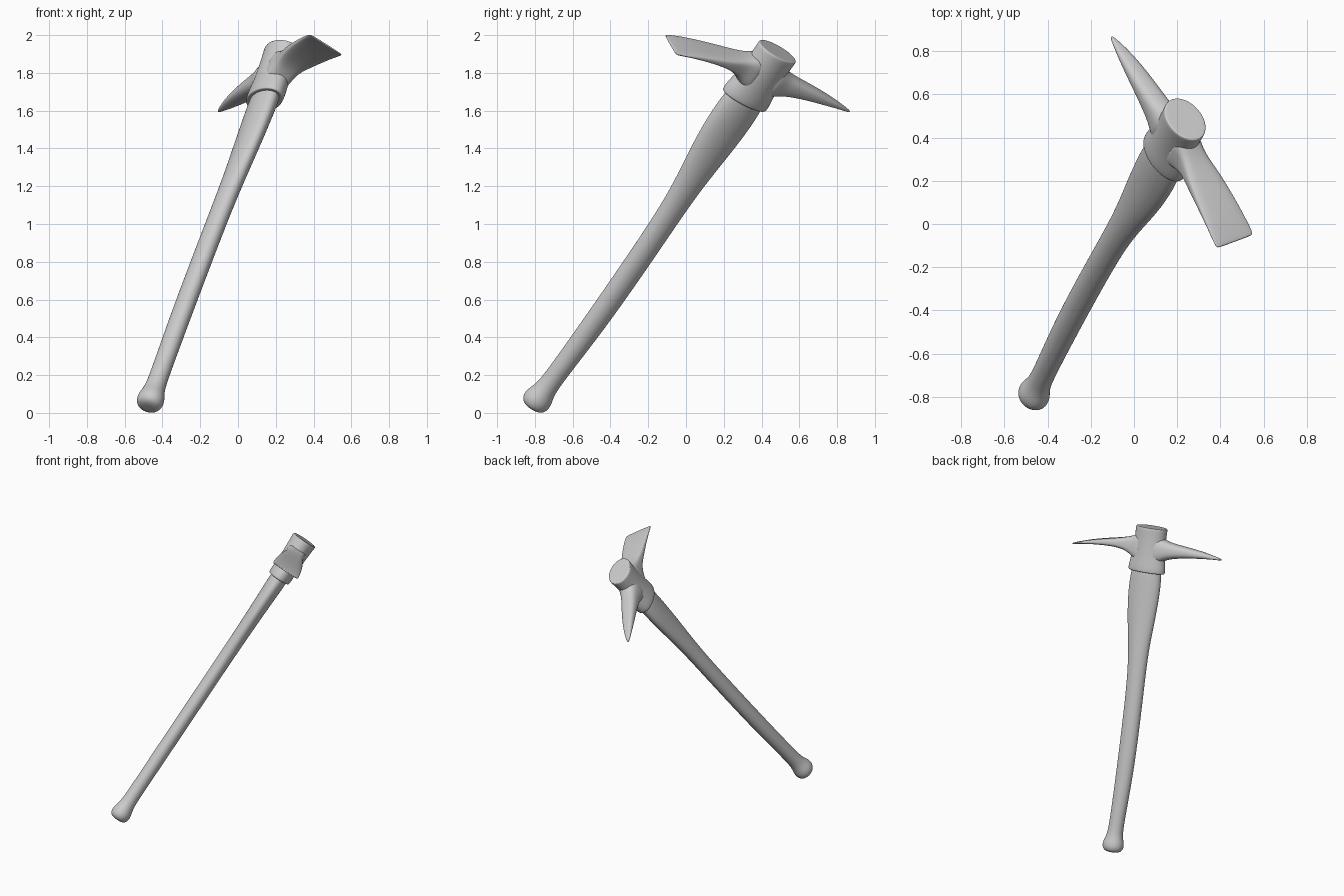
import bpy, bmesh, math
from mathutils import Vector, Matrix

# Tool frame: X = towards the pick, Y = across the blade, Z = along the handle
Z = Vector((0.298, 0.542, 0.786)).normalized()
P = Vector((-0.509, 0.785, -0.349))
X = (P - P.dot(Z) * Z).normalized()
Y = Z.cross(X)
FRAME = Matrix.Translation((0.19, 0.40, 1.79)) @ Matrix((X, Y, Z)).transposed().to_4x4()


def loft(name, rings, along, power=1.0, sides=24):
    """Skin through rings of (position, centre offset, half size, half size)."""
    bm = bmesh.new()
    loops = []
    for pos, off, a, b in rings:
        loop = []
        for i in range(sides):
            t = 2 * math.pi * i / sides
            c, s = math.cos(t), math.sin(t)
            c = math.copysign(abs(c) ** power, c) * a
            s = math.copysign(abs(s) ** power, s) * b
            co = (off + c, s, pos) if along == 'Z' else (pos, c, off + s)
            loop.append(bm.verts.new(FRAME @ Vector(co)))
        loops.append(loop)
    for l0, l1 in zip(loops, loops[1:]):
        for i in range(sides):
            j = (i + 1) % sides
            bm.faces.new((l0[i], l0[j], l1[j], l1[i]))
    bm.faces.new(loops[0][::-1])
    bm.faces.new(loops[-1])
    bmesh.ops.recalc_face_normals(bm, faces=bm.faces)
    for f in bm.faces:
        f.smooth = True
    me = bpy.data.meshes.new(name)
    bm.to_mesh(me)
    bm.free()
    ob = bpy.data.objects.new(name, me)
    bpy.context.collection.objects.link(ob)
    sub = ob.modifiers.new("smooth", 'SUBSURF')
    sub.levels = sub.render_levels = 2
    return ob


# Curved wooden handle with a flared end knob
loft("handle", [
    (-2.243, 0, .015, .014), (-2.242, 0, .040, .036), (-2.232, 0, .066, .060),
    (-2.205, 0, .080, .072), (-2.170, 0, .078, .070), (-2.125, .003, .061, .056),
    (-2.06, .006, .055, .051), (-1.90, .013, .058, .051), (-1.60, .024, .066, .052),
    (-1.20, .025, .067, .052), (-.90, .020, .069, .052), (-.70, .010, .084, .053),
    (-.50, .002, .112, .056), (-.32, 0, .125, .060), (-.22, 0, .122, .064),
    (-.05, 0, .108, .064)], 'Z')

# Oval socket of the steel head
loft("head_socket", [
    (-.165, 0, .06, .03), (-.170, 0, .125, .068), (-.172, 0, .138, .079),
    (-.166, 0, .144, .085), (-.125, 0, .143, .086), (-.06, 0, .130, .084),
    (.02, 0, .121, .086), (.10, 0, .119, .090), (.148, 0, .121, .094),
    (.158, 0, .119, .092), (.159, 0, .110, .083), (.159, 0, .05, .035)], 'Z')

# Pointed pick arm
loft("pick_arm", [
    (.03, 0, .078, .110), (.09, 0, .073, .098), (.13, .003, .064, .074),
    (.19, .010, .060, .056), (.30, .018, .053, .041), (.42, .020, .041, .027),
    (.51, .018, .026, .015), (.565, .014, .012, .008), (.586, .012, .005, .004)],
    'X', .8)

# Broad flat adze arm
loft("adze_arm", [
    (-.03, 0, .078, .110), (-.09, .002, .074, .096), (-.13, .006, .070, .070),
    (-.18, .010, .075, .048), (-.25, .006, .088, .034), (-.35, -.006, .097, .024),
    (-.46, -.024, .103, .016), (-.55, -.046, .107, .009), (-.571, -.052, .104, .006),
    (-.575, -.053, .096, .004)], 'X', .6)
